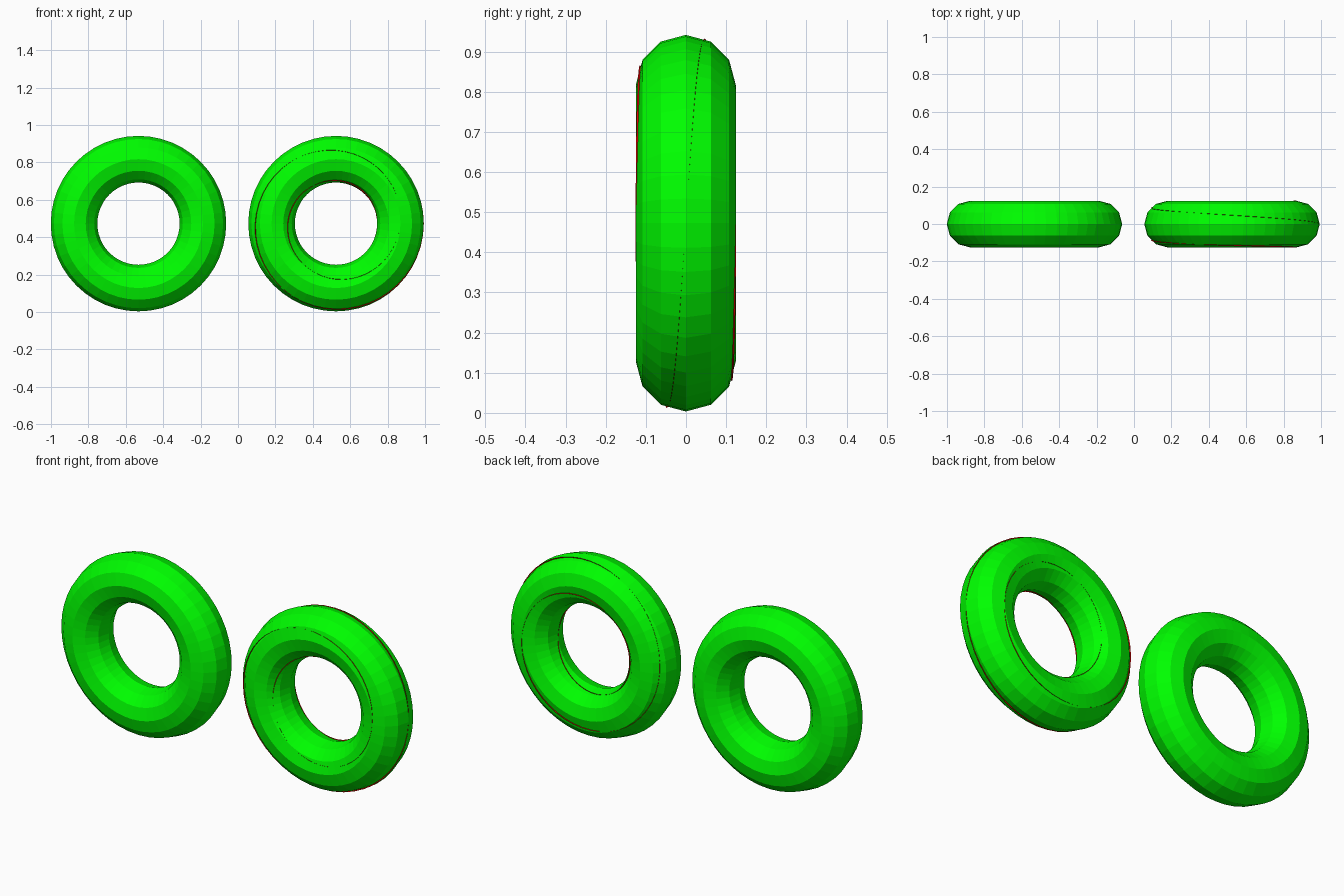
import bpy, bmesh
from math import cos, sin, pi

if "Cube" in bpy.data.objects:
    bpy.data.objects.remove(bpy.data.objects["Cube"])

MAJOR, MINOR, SEGS = 0.3445, 0.1245, 48
CENTRE_Z = 0.4725


def finish(name, bm, x, mat):
    mesh = bpy.data.meshes.new(name)
    bm.to_mesh(mesh)
    bm.free()
    mesh.materials.append(mat)
    ob = bpy.data.objects.new(name, mesh)
    ob.location = (x, -0.0005, CENTRE_Z)
    bpy.context.collection.objects.link(ob)


def point(a, p, tube):
    """Point on an upright ring facing -y: a goes round the ring, p round the tube."""
    r = MAJOR + tube * cos(p)
    return (r * cos(a), tube * sin(p), r * sin(a))


def ring(name, x, tube, sides, mat):
    bm = bmesh.new()
    loops = [[bm.verts.new(point(2 * pi * i / SEGS, 2 * pi * j / sides, tube))
              for j in range(sides)] for i in range(SEGS)]
    for i in range(SEGS):
        here, there = loops[i], loops[(i + 1) % SEGS]
        for j in range(sides):
            k = (j + 1) % sides
            bm.faces.new((here[j], here[k], there[k], there[j]))
    bmesh.ops.recalc_face_normals(bm, faces=bm.faces)
    finish(name, bm, x, mat)


def twisted_fins(name, x, tube, mat):
    """One thin fin that runs four times round the ring while turning once."""
    bm = bmesh.new()
    n = SEGS * 4
    rails = []
    for i in range(n):
        a = 2 * pi * i / SEGS
        rails.append([bm.verts.new(point(a, a / 4, t)) for t in (tube * 0.8, tube)])
    for i in range(n):
        (a, b), (c, d) = rails[i], rails[(i + 1) % n]
        bm.faces.new((a, b, d, c))
    finish(name, bm, x, mat)


def material(name, rgb):
    m = bpy.data.materials.new(name)
    m.diffuse_color = (*rgb, 1)
    m.use_nodes = True
    m.node_tree.nodes["Principled BSDF"].inputs["Base Color"].default_value = m.diffuse_color
    return m


green = material("green", (0.0, 1.0, 0.0))
red = material("red", (0.8, 0.0, 0.0))

# Two plain low-poly rings
ring("left_ring", -0.532, MINOR, 12, green)
ring("right_ring", 0.524, MINOR, 12, green)

# Thin twisting fin whose edge just breaks the right ring's surface
twisted_fins("twisted_fin", 0.524, MINOR + 0.0005, red)
